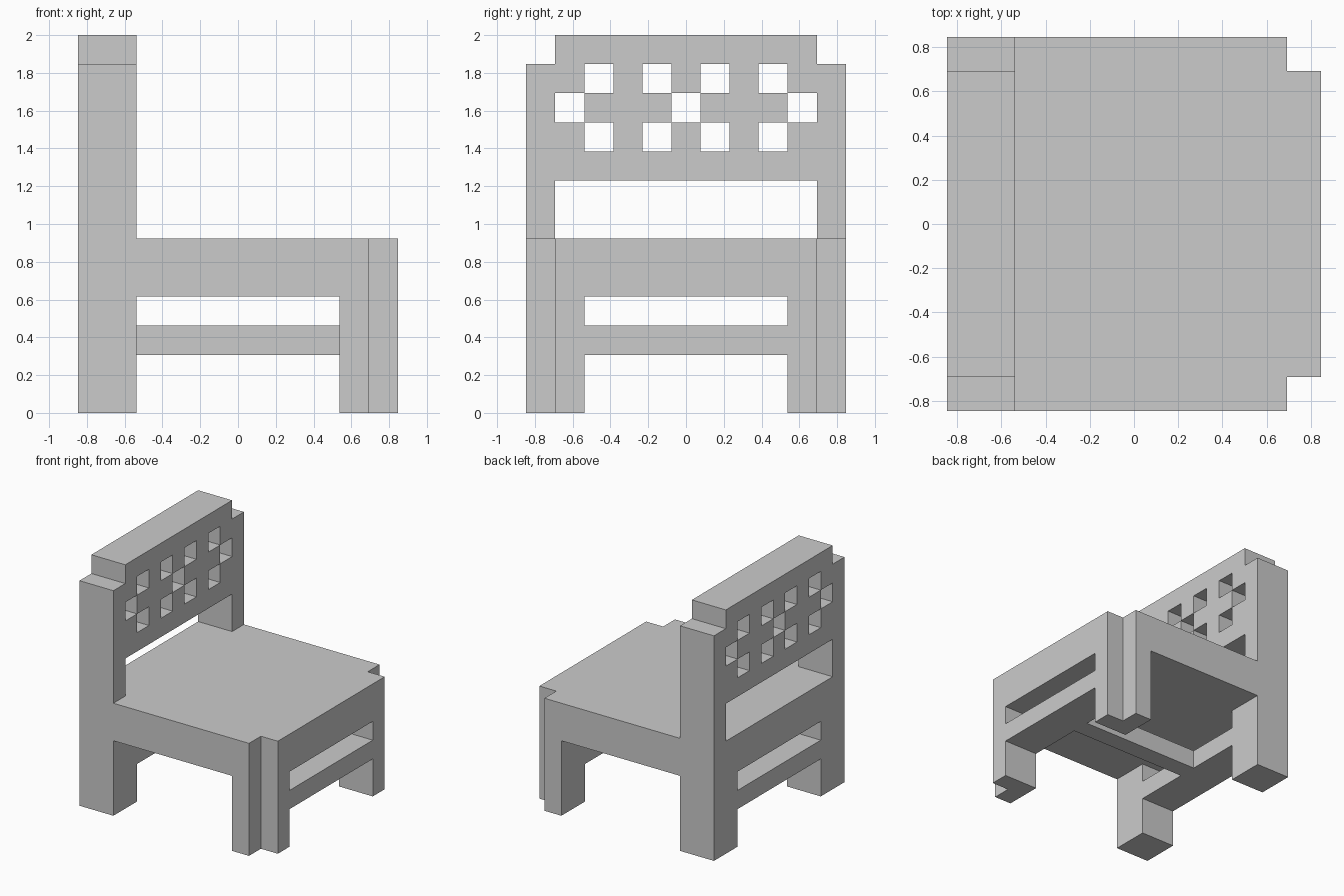
import bpy, bmesh, math

if "Cube" in bpy.data.objects:
    bpy.data.objects.remove(bpy.data.objects["Cube"])

U = 2 / 13          # the chair sits on a block grid: 11 x 11 x 13 blocks


def rect(y0, y1, z0, z1):
    """Set of block cells (y, z) filling a rectangle."""
    return {(y, z) for y in range(y0, y1) for z in range(z0, z1)}


def extrude(name, cells, x0, x1, behind=frozenset(), ahead=frozenset()):
    """Extrude a cell profile along x, leaving out faces hidden by neighbours."""
    bm = bmesh.new()

    def quad(points):
        bm.faces.new([bm.verts.new(((x - 5.5) * U, (y - 5.5) * U, z * U))
                      for x, y, z in points])

    for y, z in sorted(cells):
        ring = [(y, z), (y + 1, z), (y + 1, z + 1), (y, z + 1)]
        if (y, z) not in ahead:
            quad([(x1, *p) for p in ring])
        if (y, z) not in behind:
            quad([(x0, *p) for p in reversed(ring)])
        for i, (dy, dz) in enumerate([(0, -1), (1, 0), (0, 1), (-1, 0)]):
            if (y + dy, z + dz) not in cells:
                a, b = ring[i], ring[(i + 1) % 4]
                quad([(x0, *a), (x0, *b), (x1, *b), (x1, *a)])
    bmesh.ops.remove_doubles(bm, verts=bm.verts, dist=1e-4)
    bmesh.ops.dissolve_limit(bm, angle_limit=math.radians(1),
                             verts=bm.verts, edges=bm.edges)
    mesh = bpy.data.meshes.new(name)
    bm.to_mesh(mesh)
    bm.free()
    ob = bpy.data.objects.new(name, mesh)
    bpy.context.collection.objects.link(ob)
    return ob


# Shared profiles: seat slab, central stretcher, legs with cross rail
seat = rect(0, 11, 4, 6)
stretcher = rect(5, 6, 2, 3)
legs = rect(0, 2, 0, 4) | rect(9, 11, 0, 4) | rect(2, 9, 2, 3)
front = seat | legs
front_lip = front & rect(1, 10, 0, 6)      # narrower, leaves corner notches

# Back: legs, posts, panel, stepped crest, then pierced lattice
back = front | rect(0, 11, 6, 12) | rect(1, 10, 12, 13)
back -= rect(1, 10, 6, 8)
back -= {(y, z) for y in (2, 4, 6, 8) for z in (9, 11)}
back -= {(y, 10) for y in (1, 5, 9)}

extrude("back_frame", back, 0, 2, ahead=seat | stretcher)
extrude("seat", seat, 2, 9, behind=back, ahead=front)
extrude("stretcher", stretcher, 2, 9, behind=back, ahead=front)
extrude("front_frame", front, 9, 10, behind=seat | stretcher, ahead=front_lip)
extrude("front_lip", front_lip, 10, 11, behind=front)
